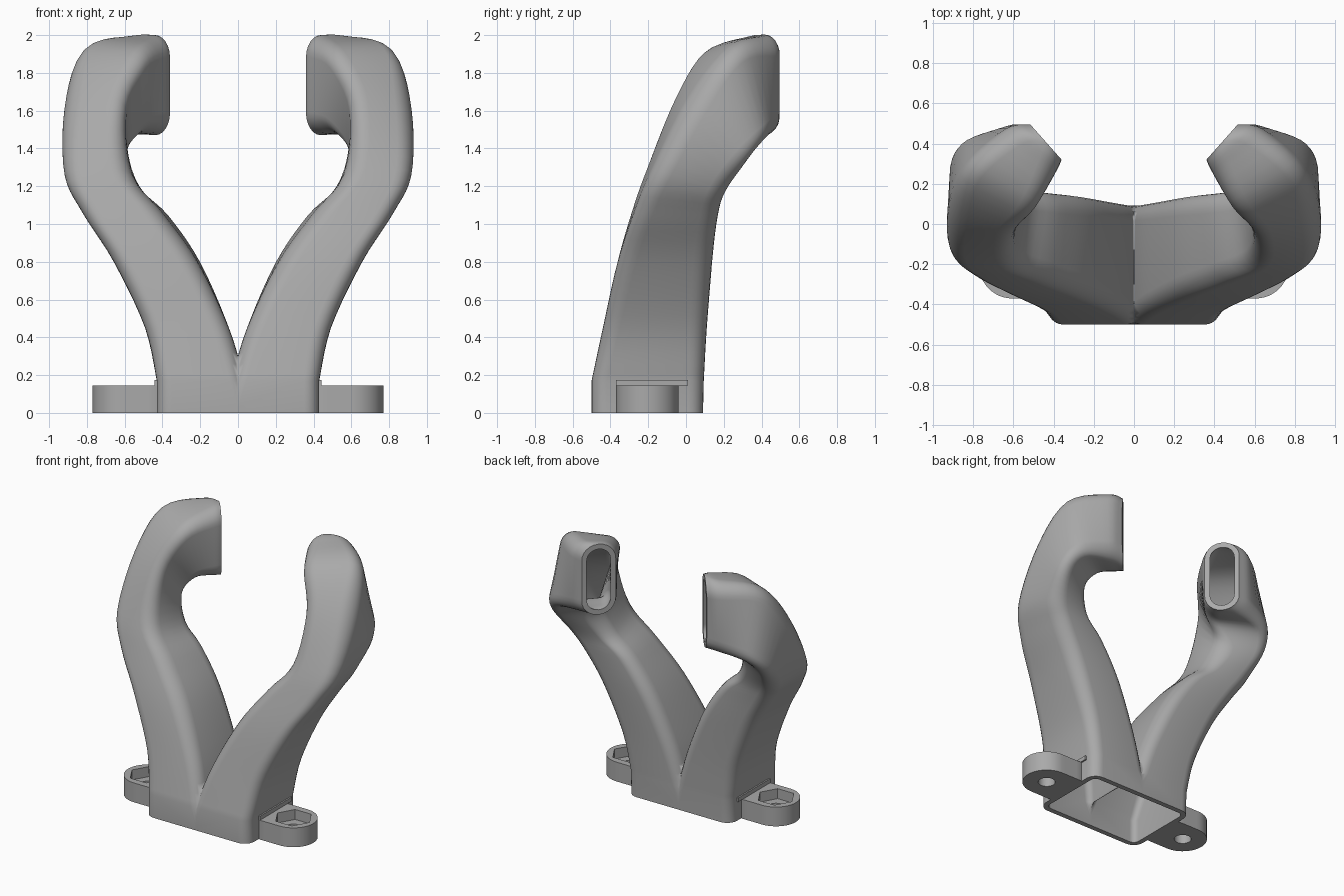
import bpy, bmesh, math
from mathutils import Vector

cube = bpy.data.objects.get("Cube")
if cube:
    bpy.data.objects.remove(cube, do_unlink=True)

grey = bpy.data.materials.new("plain grey")
grey.use_nodes = True
colour = (0.4, 0.4, 0.4, 1)
grey.diffuse_color = colour
grey.node_tree.nodes["Principled BSDF"].inputs["Base Color"].default_value = colour

WALL = 0.037


def make_object(name, bm, angle=35):
    bmesh.ops.recalc_face_normals(bm, faces=bm.faces)
    mesh = bpy.data.meshes.new(name)
    bm.to_mesh(mesh)
    bm.free()
    mesh.materials.append(grey)
    obj = bpy.data.objects.new(name, mesh)
    bpy.context.collection.objects.link(obj)
    bpy.ops.object.select_all(action='DESELECT')
    obj.select_set(True)
    bpy.context.view_layer.objects.active = obj
    bpy.ops.object.shade_smooth_by_angle(angle=math.radians(angle))
    return obj


def add_mirror(obj):
    mod = obj.modifiers.new("Mirror", 'MIRROR')
    mod.use_axis[0] = True
    mod.merge_threshold = 0.0005


def loft_closed(bm, rings):
    """Skin equal rings in order and join the last back to the first."""
    loops = [[bm.verts.new(p) for p in ring] for ring in rings]
    n = len(loops[0])
    for a, b in zip(loops, loops[1:] + loops[:1]):
        for i in range(n):
            j = (i + 1) % n
            bm.faces.new((a[i], a[j], b[j], b[i]))


def rounded_ring(centre, u, v, radius, flare, inset=0.0, steps=6):
    """Rounded rectangle on half axes u and v, taller towards +u by flare."""
    a, b = u.length - inset, v.length - inset
    r = max(min(radius - inset, a * 0.98, b * 0.98), 0.01)
    un, vn = u.normalized(), v.normalized()
    points = []
    for k, (sx, sy) in enumerate(((1, 1), (-1, 1), (-1, -1), (1, -1))):
        for s in range(steps + 1):
            t = (k + s / steps) * math.pi / 2
            p = sx * (a - r) + r * math.cos(t)
            q = sy * (b - r) + r * math.sin(t)
            points.append(centre + un * p + vn * q * (1 + flare * p / a))
    return points


def spline(a, b, c, d, t):
    return 0.5 * (2 * b + (c - a) * t + (2 * a - 5 * b + 4 * c - d) * t * t
                  + (3 * b - a - 3 * c + d) * t ** 3)


# Duct sections: centre, half width axis, half depth axis, corner radius, flare
sections = [
    ((.17, -.205, 0), (.26, 0, 0), (0, -.295, 0), .08, 0),
    ((.1975, -.203, .17), (.2325, 0, 0), (0, -.297, 0), .08, 0),
    ((.27, -.165, .45), (.222, 0, 0), (0, -.275, 0), .09, 0),
    ((.43, -.112, .8), (.222, 0, 0), (.01, -.25, 0), .10, 0),
    ((.595, -.06, 1.05), (.212, .01, 0), (.025, -.222, .01), .10, 0),
    ((.72, .0, 1.23), (.18, .025, 0), (.035, -.195, .06), .10, 0),
    ((.752, .13, 1.5), (.165, .065, 0), (.005, -.15, .17), .10, .02),
    ((.66, .245, 1.69), (.175, .11, 0), (.005, -.08, .235), .09, .1),
    ((.51, .375, 1.735), (.125, .105, 0), (0, -.01, .26), .11, .03),
    ((.44, .41, 1.735), (.08, .09, 0), (0, 0, .265), .12, 0),
]
sections = [(Vector(c), Vector(u), Vector(v), r, f) for c, u, v, r, f in sections]


def duct_stations(sub=5):
    yield sections[0]
    last = len(sections) - 1
    for i in range(1, last):
        ids = (max(i - 1, 1), i, i + 1, min(i + 2, last))
        for s in range(sub):
            yield tuple(spline(*(sections[k][f] for k in ids), s / sub)
                        for f in range(5))
    yield sections[last]


# Hollow twin duct: outer skin, then inner skin back, cut on the centre plane
stations = list(duct_stations())
bm = bmesh.new()
outer = [rounded_ring(*s) for s in stations]
inner = [rounded_ring(*s, inset=WALL) for s in stations]
for ring in outer + inner:
    for p in ring:
        p.y = min(p.y, 0.495)
loft_closed(bm, outer + inner[::-1])
bmesh.ops.bisect_plane(bm, geom=bm.verts[:] + bm.edges[:] + bm.faces[:],
                       plane_co=(0, 0, 0), plane_no=(1, 0, 0), clear_inner=True)
add_mirror(make_object("twin_duct", bm))

# Mounting ears with a hexagonal nut pocket and a bolt hole
EAR_X, EAR_Y, EAR_R, COUNT = 0.605, -0.205, 0.165, 48


def ear_edge(t):
    c, s = math.cos(t), abs(math.sin(t))
    if c >= 0:
        return EAR_R
    return min(EAR_R / max(s, 1e-4), 0.2 / -c)


def hexagon(t):
    return 0.115 / math.cos(t % (math.pi / 3) - math.pi / 6)


def bolt(t):
    return 0.058


def polar_ring(shape, z):
    angles = [math.tau * i / COUNT for i in range(COUNT)]
    return [Vector((EAR_X + shape(t) * math.cos(t),
                    EAR_Y + shape(t) * math.sin(t), z)) for t in angles]


bm = bmesh.new()
loft_closed(bm, [polar_ring(ear_edge, 0), polar_ring(ear_edge, .145),
                 polar_ring(hexagon, .145), polar_ring(hexagon, .07),
                 polar_ring(bolt, .07), polar_ring(bolt, 0)])
add_mirror(make_object("mounting_ears", bm))

# Thin raised lip on the duct side above each ear
bm = bmesh.new()
bmesh.ops.create_cube(bm, size=1)
for v in bm.verts:
    v.co = Vector((.422 + v.co.x * .04, -.18 + v.co.y * .38, .16 + v.co.z * .03))
add_mirror(make_object("side_lips", bm))
